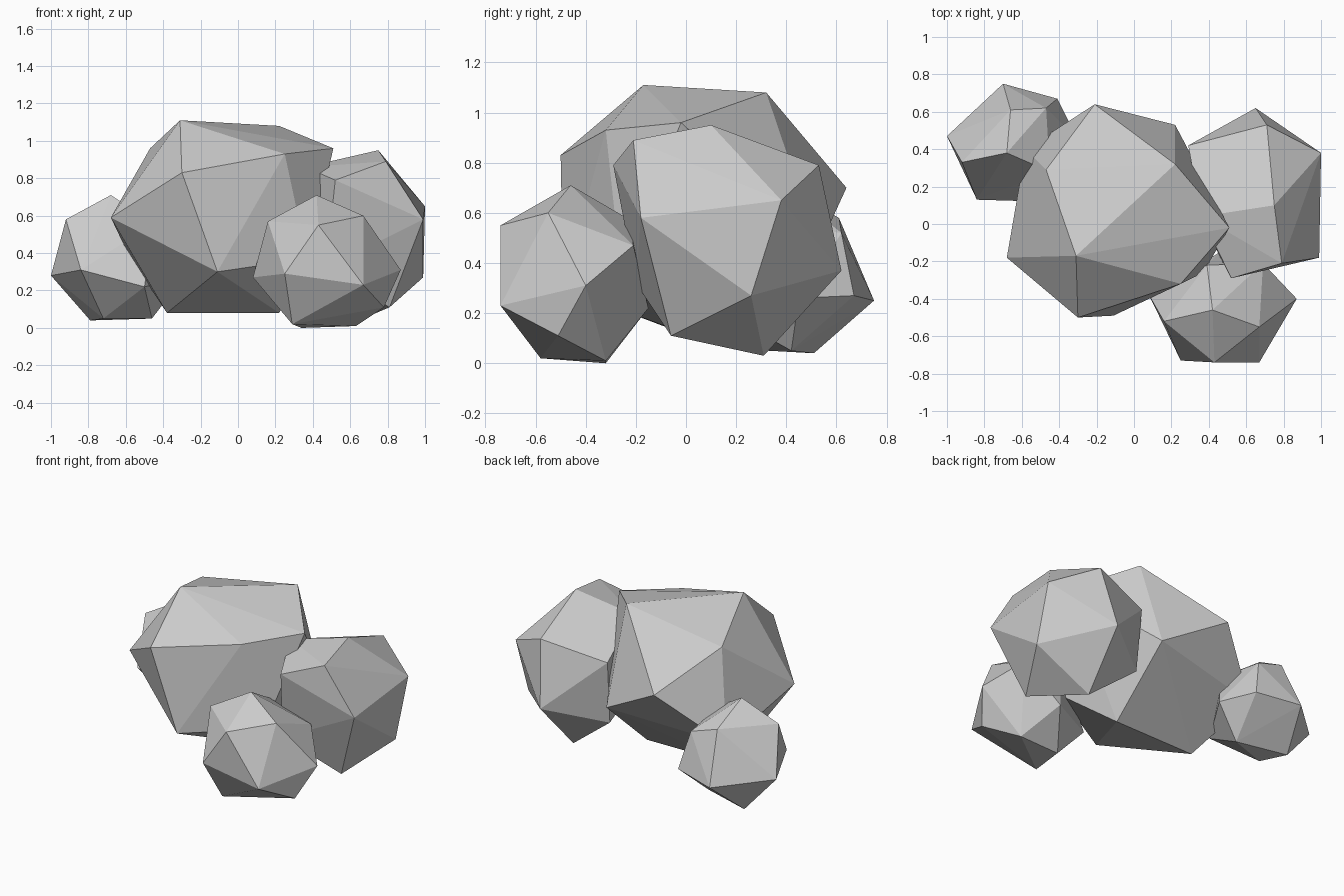
import bpy, bmesh


def boulder(name, corners):
    """Flat-faced stone: the convex hull around a dozen or so corner points."""
    bm = bmesh.new()
    for p in corners:
        bm.verts.new(p)
    bmesh.ops.convex_hull(bm, input=bm.verts[:])
    loose = [v for v in bm.verts if not v.link_faces]
    bmesh.ops.delete(bm, geom=loose, context='VERTS')
    bmesh.ops.recalc_face_normals(bm, faces=bm.faces[:])
    mesh = bpy.data.meshes.new(name)
    bm.to_mesh(mesh)
    bm.free()
    obj = bpy.data.objects.new(name, mesh)
    bpy.context.collection.objects.link(obj)
    return obj


# Large middle boulder
boulder("main_boulder", [
    (-.31, -.17, 1.11), (.22, .32, 1.08), (-.47, .29, .96), (.51, -.02, .96),
    (.25, -.32, .93), (-.30, -.50, .83), (-.21, .64, .70), (-.68, -.18, .59),
    (.22, .53, .46), (-.11, -.49, .30), (-.58, .40, .38), (.37, -.26, .37),
    (-.38, .09, .08), (.22, .10, .08)])

# Medium boulder on the right
boulder("right_boulder", [
    (.75, .10, .95), (.79, -.21, .89), (.52, -.29, .79), (.99, -.18, .58),
    (1.0, .38, .65), (.71, .53, .79), (.65, .62, .37), (.99, .26, .27),
    (.81, -.06, .11), (.62, .31, .03), (.29, .42, .70), (.36, .04, .86),
    (.47, -.20, .32), (.30, .38, .28)])

# Small stone at the front
boulder("front_stone", [
    (.42, -.46, .71), (.67, -.55, .60), (.43, -.74, .55), (.16, -.52, .57),
    (.25, -.73, .29), (.67, -.74, .23), (.87, -.40, .31), (.29, -.58, .02),
    (.63, -.32, .01), (.34, -.32, .00), (.78, -.51, .11), (.08, -.38, .27),
    (.39, -.22, .57), (.69, -.21, .47), (.46, -.15, .22)])

# Small stone at the back left
boulder("back_stone", [
    (-.68, .38, .71), (-.92, .33, .58), (-.66, .61, .58), (-.47, .62, .52),
    (-1.0, .47, .28), (-.84, .13, .31), (-.70, .75, .25), (-.79, .51, .04),
    (-.46, .42, .05), (-.72, .33, .05), (-.41, .67, .27), (-.50, .12, .22),
    (-.45, .28, .56), (-.30, .45, .26)])
